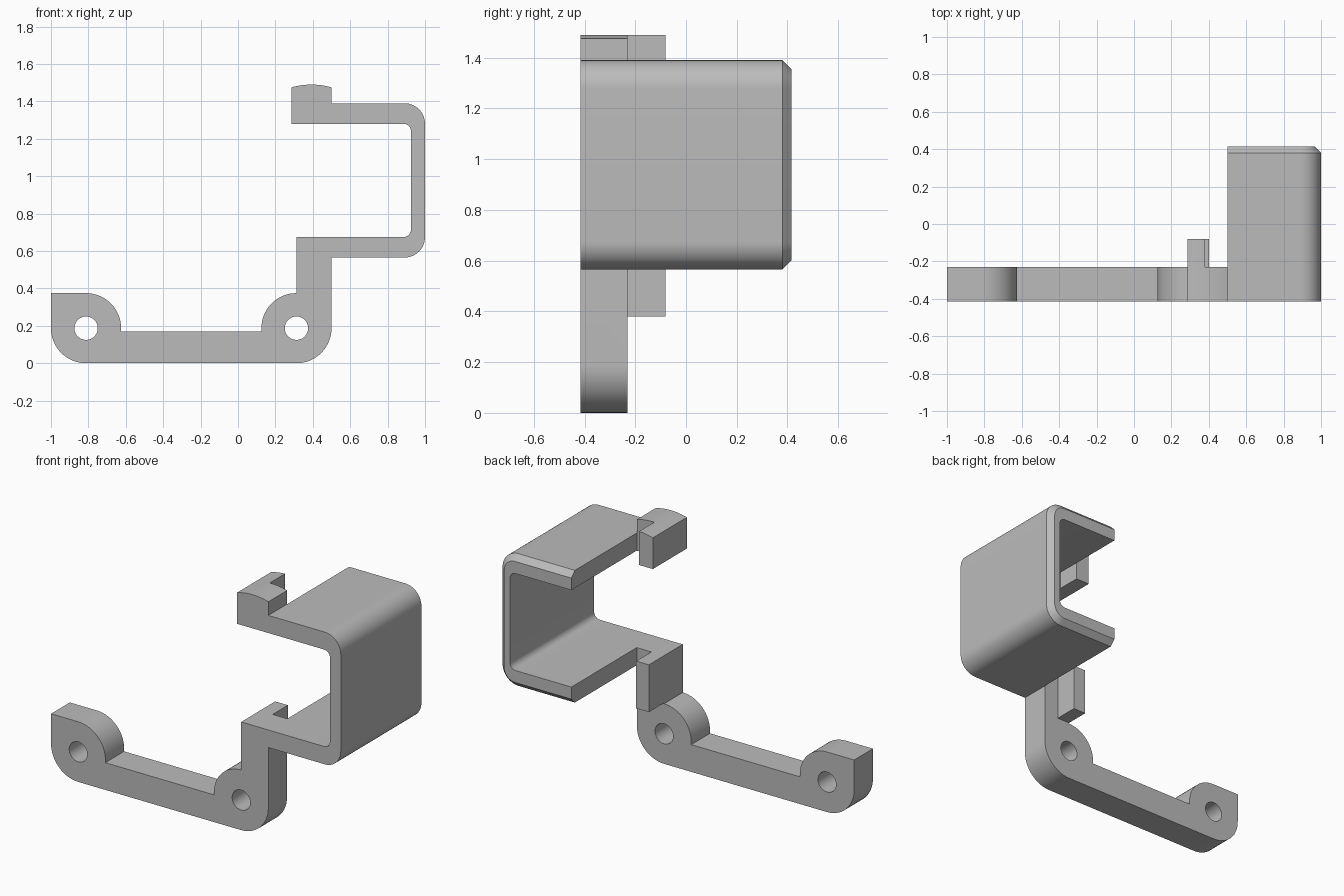
import bpy, bmesh
from math import sin, cos, radians, pi

if "Cube" in bpy.data.objects:
    bpy.data.objects.remove(bpy.data.objects["Cube"], do_unlink=True)

FRONT, PLATE_BACK, TAB_BACK, BACK = -0.415, -0.23, -0.08, 0.415
CHAMFER = 0.035
EAR_R = 0.1875
EAR_X = (-0.8125, 0.3125)

grey = bpy.data.materials.new("Plain grey")
grey.use_nodes = True
grey.diffuse_color = (0.5, 0.5, 0.5, 1)
grey.node_tree.nodes["Principled BSDF"].inputs["Base Color"].default_value = (0.5, 0.5, 0.5, 1)


def arc(cx, cz, r, start, end, steps=14):
    angles = [radians(start + (end - start) * i / steps) for i in range(steps + 1)]
    return [(cx + r * cos(a), cz + r * sin(a)) for a in angles]


def outline(inset):
    """Front outline; inset shrinks only the outer skin of the clip."""
    left, right = EAR_X
    r = 0.11 - inset
    return (
        [(-1, 2 * EAR_R)]
        + arc(left, EAR_R, EAR_R, 180, 270)
        + arc(right, EAR_R, EAR_R, 270, 360)
        + [(0.5, 0.565 + inset)]
        + arc(0.89, 0.675, r, -90, 0)
        + arc(0.89, 1.28, r, 0, 90)
        + [(0.5, 1.39 - inset)]
        + arc(0.3925, 1.097, 0.393, 74.1, 105.9)      # crowned hook top
        + [(0.285, 1.28)]
        + arc(0.885, 1.24, 0.04, 90, 0, 8)
        + arc(0.885, 0.715, 0.04, 0, -90, 8)
        + [(right, 0.675)]
        + arc(right, EAR_R, EAR_R, 90, 180)
        + [(right - EAR_R, 0.17), (left + EAR_R, 0.17)]
        + arc(left, EAR_R, EAR_R, 0, 90)
    )


def loft(name, sections):
    """Solid through (y, outline) sections of equal point count."""
    bm = bmesh.new()
    rings = [[bm.verts.new((x, y, z)) for x, z in pts] for y, pts in sections]
    for a, b in zip(rings, rings[1:]):
        for i in range(len(a)):
            bm.faces.new((a[i - 1], a[i], b[i], b[i - 1]))
    bm.faces.new(rings[0])
    bm.faces.new(rings[-1])
    bmesh.ops.recalc_face_normals(bm, faces=bm.faces)
    mesh = bpy.data.meshes.new(name)
    bm.to_mesh(mesh)
    bm.free()
    obj = bpy.data.objects.new(name, mesh)
    bpy.context.collection.objects.link(obj)
    return obj


def cut(obj, profile, y0, y1):
    cutter = loft("cutter", [(y0, profile), (y1, profile)])
    cutter.hide_render = True
    mod = obj.modifiers.new("cut", "BOOLEAN")
    mod.operation, mod.solver, mod.object = "DIFFERENCE", "EXACT", cutter
    bpy.context.view_layer.objects.active = obj
    bpy.ops.object.modifier_apply(modifier=mod.name)
    bpy.data.objects.remove(cutter, do_unlink=True)


def rect(x0, x1, z0, z1):
    return [(x0, z0), (x1, z0), (x1, z1), (x0, z1)]


# Whole bracket as one solid with the rear rim of the clip chamfered
bracket = loft("bracket", [(FRONT, outline(0)), (BACK - CHAMFER, outline(0)),
                           (BACK, outline(CHAMFER))])
bracket.data.materials.append(grey)

# Thin the mounting plate, shorten the tabs, open a slot beside each tab
cut(bracket, rect(-2, 0.501, -1, 2), TAB_BACK, 1)
cut(bracket, rect(-2, 0.6, -1, 0.38), PLATE_BACK, 1)
cut(bracket, rect(0.40, 0.501, 0.3, 0.9), PLATE_BACK, 1)
cut(bracket, rect(0.38, 0.501, 1.1, 1.7), PLATE_BACK, 1)

# Screw holes through the ears
for x in EAR_X:
    cut(bracket, arc(x, EAR_R, 0.0625, 0, 360, 40)[:-1], -1, 0)

bpy.ops.object.select_all(action="DESELECT")
bracket.select_set(True)
bpy.context.view_layer.objects.active = bracket
bpy.ops.object.shade_smooth_by_angle(angle=pi / 6)
